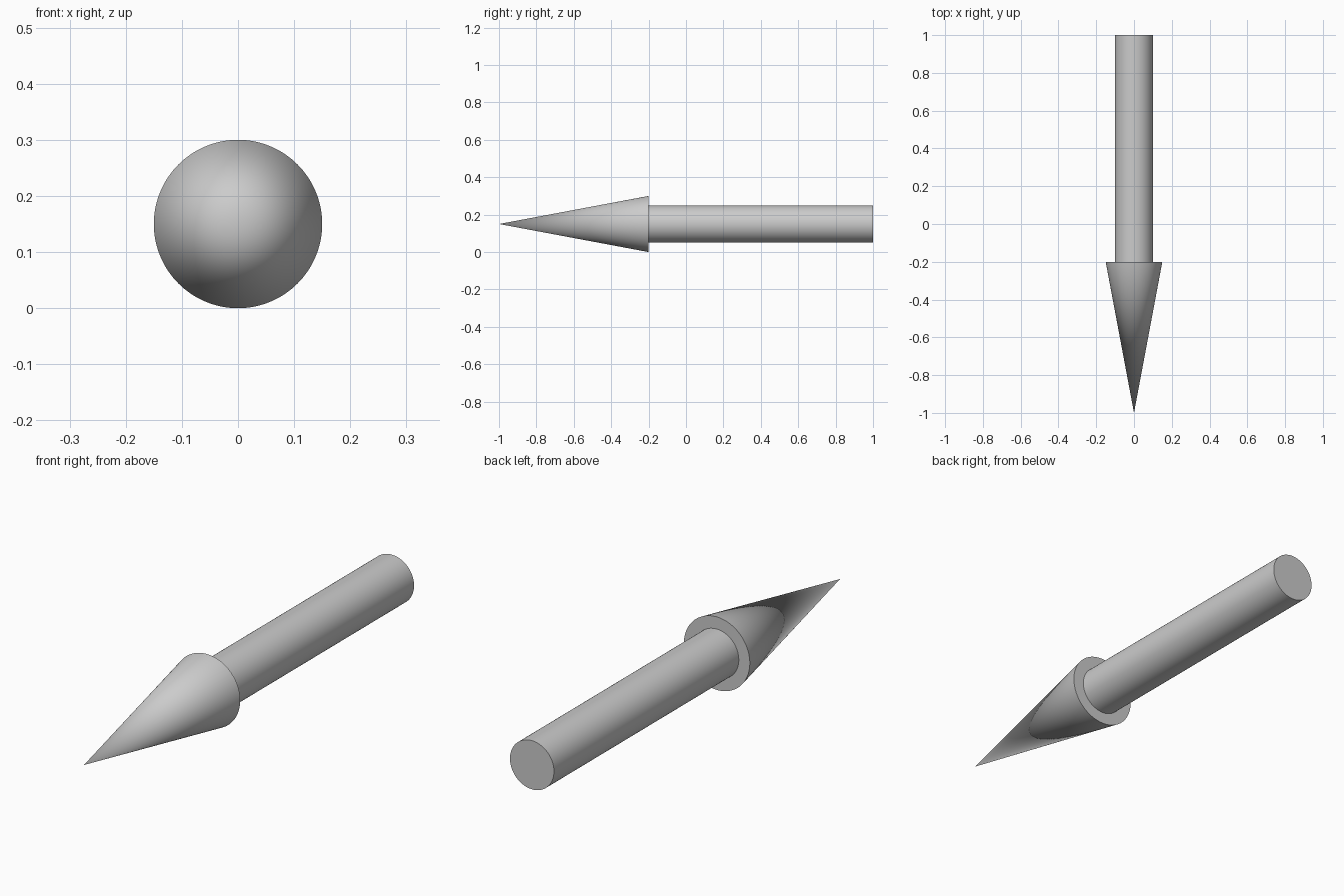
import bpy
import math

if "Cube" in bpy.data.objects:
    bpy.data.objects.remove(bpy.data.objects["Cube"])

CENTRE_Z = 0.15
SIDES = 128


def smooth(obj, name):
    obj.name = name
    bpy.ops.object.transform_apply(location=False, rotation=True, scale=True)
    bpy.ops.object.shade_smooth_by_angle(angle=math.radians(30))


# Pointed head, tip towards the front (-y)
bpy.ops.mesh.primitive_cone_add(vertices=SIDES, radius1=0.15, radius2=0, depth=0.8,
                                location=(0, -0.6, CENTRE_Z),
                                rotation=(math.pi / 2, 0, 0))
smooth(bpy.context.object, "arrow_head")

# Round shaft behind the head
bpy.ops.mesh.primitive_cylinder_add(vertices=SIDES, radius=0.1, depth=1.2,
                                    location=(0, 0.4, CENTRE_Z),
                                    rotation=(math.pi / 2, 0, 0))
smooth(bpy.context.object, "arrow_shaft")
